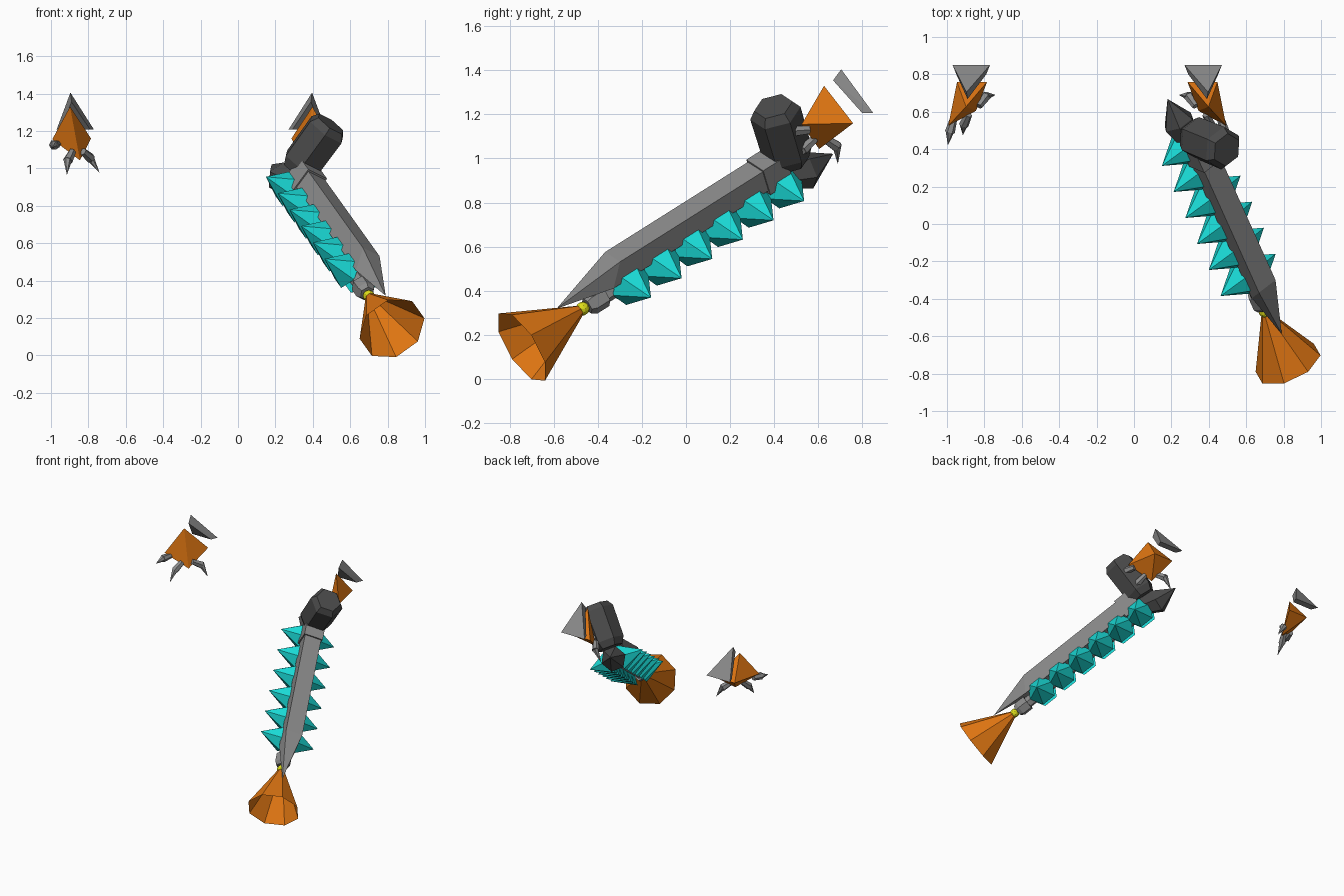
import bpy, bmesh, math
from mathutils import Vector, Matrix

if "Cube" in bpy.data.objects:
    bpy.data.objects.remove(bpy.data.objects["Cube"])


def material(name, rgb):
    m = bpy.data.materials.new(name)
    m.diffuse_color = (*rgb, 1)
    m.use_nodes = True
    m.node_tree.nodes["Principled BSDF"].inputs["Base Color"].default_value = m.diffuse_color
    return m


GREY = material("mid_grey", (0.26, 0.26, 0.26))
DARK = material("dark_grey", (0.07, 0.07, 0.07))
ORANGE = material("orange", (0.74, 0.18, 0.006))
TEAL = material("teal", (0.01, 0.70, 0.67))
YELLOW = material("yellow", (0.72, 0.72, 0.01))

# Weapon frame: local x = side, y = towards the pommel, z = up
back = Vector((-0.356, 0.79, 0.498)).normalized()
side = Vector((0.73, 0.58, -0.36))
side = (side - back * side.dot(back)).normalized()
up = side.cross(back)
FRAME = Matrix((side, back, up)).transposed().to_4x4()
FRAME.translation = (0.61, -0.272, 0.4425)
WORLD = Matrix.Identity(4)
X, Y, Z = Vector((1, 0, 0)), Vector((0, 1, 0)), Vector((0, 0, 1))


def finish(name, bm, mat, frame):
    bmesh.ops.remove_doubles(bm, verts=bm.verts, dist=1e-5)
    bmesh.ops.recalc_face_normals(bm, faces=bm.faces)
    mesh = bpy.data.meshes.new(name)
    bm.to_mesh(mesh)
    bm.free()
    mesh.transform(frame)
    mesh.materials.append(mat)
    ob = bpy.data.objects.new(name, mesh)
    bpy.context.collection.objects.link(ob)
    return ob


def hull(name, points, mat, frame=WORLD):
    bm = bmesh.new()
    for p in points:
        bm.verts.new(p)
    bmesh.ops.convex_hull(bm, input=bm.verts)
    return finish(name, bm, mat, frame)


def tube(name, rings, n, mat, frame=WORLD, ref=X, cap=True):
    """Faceted loft through (point, radius) rings; a radius of 0 is a tip."""
    rings = [(Vector(p), r) for p, r in rings]
    axis = (rings[-1][0] - rings[0][0]).normalized()
    a = (ref - axis * ref.dot(axis)).normalized()
    b = axis.cross(a)
    bm = bmesh.new()
    loops = []
    for p, r in rings:
        if r == 0:
            loops.append([bm.verts.new(p)] * n)
        else:
            ang = [2 * math.pi * i / n for i in range(n)]
            loops.append([bm.verts.new(p + r * (math.cos(t) * a + math.sin(t) * b)) for t in ang])
    for lo, hi in zip(loops, loops[1:]):
        for i in range(n):
            j = (i + 1) % n
            corners = list(dict.fromkeys((lo[i], lo[j], hi[j], hi[i])))
            bm.faces.new(corners)
    if cap:
        for (p, r), loop in ((rings[0], loops[0]), (rings[-1], loops[-1])):
            if r:
                bm.faces.new(loop)
    return finish(name, bm, mat, frame)


# Blade: long bar with a pointed front
W = 0.06
hull("blade", [(x, y, z) for x in (-W, W) for y, z in
               ((-0.03, 0.16), (-0.10, 0.05), (0.92, 0.16), (0.92, 0.05))]
     + [(0, -0.376, 0.08)], GREY, FRAME)
hull("collar", [(x, y, z) for x in (-0.068, 0.068) for y in (0.79, 0.92) for z in (0.03, 0.17)],
     GREY, FRAME)

# Core rod and muzzle
tube("core_rod", [((0, -0.15, 0), 0.04), ((0, 0.95, 0), 0.04)], 6, GREY, FRAME)
tube("muzzle", [((0, -0.225, 0), 0.04), ((0, -0.20, 0), 0.055), ((0, -0.13, 0), 0.055)],
     6, GREY, FRAME)

# Yellow bead and open flame cone
bead = bmesh.new()
bmesh.ops.create_icosphere(bead, subdivisions=2, radius=0.032,
                           matrix=Matrix.Translation((0, -0.25, 0)))
finish("bead", bead, YELLOW, FRAME)
tube("flame_cone", [((0, -0.255, 0), 0.02), ((0, -0.60, 0), 0.187)], 8, ORANGE, FRAME, cap=False)

# Two rows of six crystal spikes
for k in range(6):
    for sgn, label in ((-1, "left"), (1, "right")):
        y = 0.176 * k
        tube(f"crystal_{label}_{k + 1}", [((0.035 * sgn, y, 0), 0.102), ((0.2 * sgn, y, 0), 0)],
             6, TEAL, FRAME, ref=Y)

# Hammer head and pommel spike
tube("hammer_head", [((0, 0.965, 0.08), 0.09), ((0, 0.965, 0.13), 0.115),
                     ((0, 0.965, 0.36), 0.118), ((0, 0.965, 0.40), 0.09)], 6, DARK, FRAME)
tube("pommel_spike", [((0, 0.91, 0.03), 0.06), ((0, 1.03, -0.01), 0.09),
                      ((0, 1.185, -0.015), 0)], 6, DARK, FRAME)

# Gauntlets: one shape, mirrored across x = -0.25
CLAWS = [((-0.83, 0.63, 1.09), (-0.79, 0.685, 1.055), (-0.74, 0.69, 0.975)),
         ((-0.965, 0.56, 1.13), (-0.985, 0.49, 1.125), (-0.995, 0.42, 1.11)),
         ((-0.885, 0.585, 1.09), (-0.91, 0.53, 1.04), (-0.915, 0.475, 0.965))]
MIRROR = Matrix.Translation((-0.5, 0, 0)) @ Matrix.Scale(-1, 4, X)

for label, flip in (("left", False), ("right", True)):
    def place(p):
        return MIRROR @ Vector(p) if flip else Vector(p)

    hull(f"{label}_hand", [place(p) for p in (
        (-0.898, 0.627, 1.33), (-0.786, 0.759, 1.16), (-0.946, 0.759, 1.16),
        (-0.993, 0.525, 1.155), (-0.845, 0.605, 1.043))], ORANGE)
    hull(f"{label}_cuff", [place(p) for p in (
        (-0.896, 0.705, 1.405), (-0.97, 0.85, 1.207), (-0.77, 0.85, 1.207),
        (-0.89, 0.668, 1.355), (-0.95, 0.80, 1.207), (-0.79, 0.80, 1.207))], GREY)
    for i, (a, b, c) in enumerate(CLAWS):
        a, b, c = place(a), place(b), place(c)
        tube(f"{label}_knuckle_{i + 1}", [(a, 0.02), (b, 0.027)], 6, GREY)
        tube(f"{label}_claw_{i + 1}", [(b + (b - c) * 0.1, 0.024), (c, 0)], 6, GREY)
